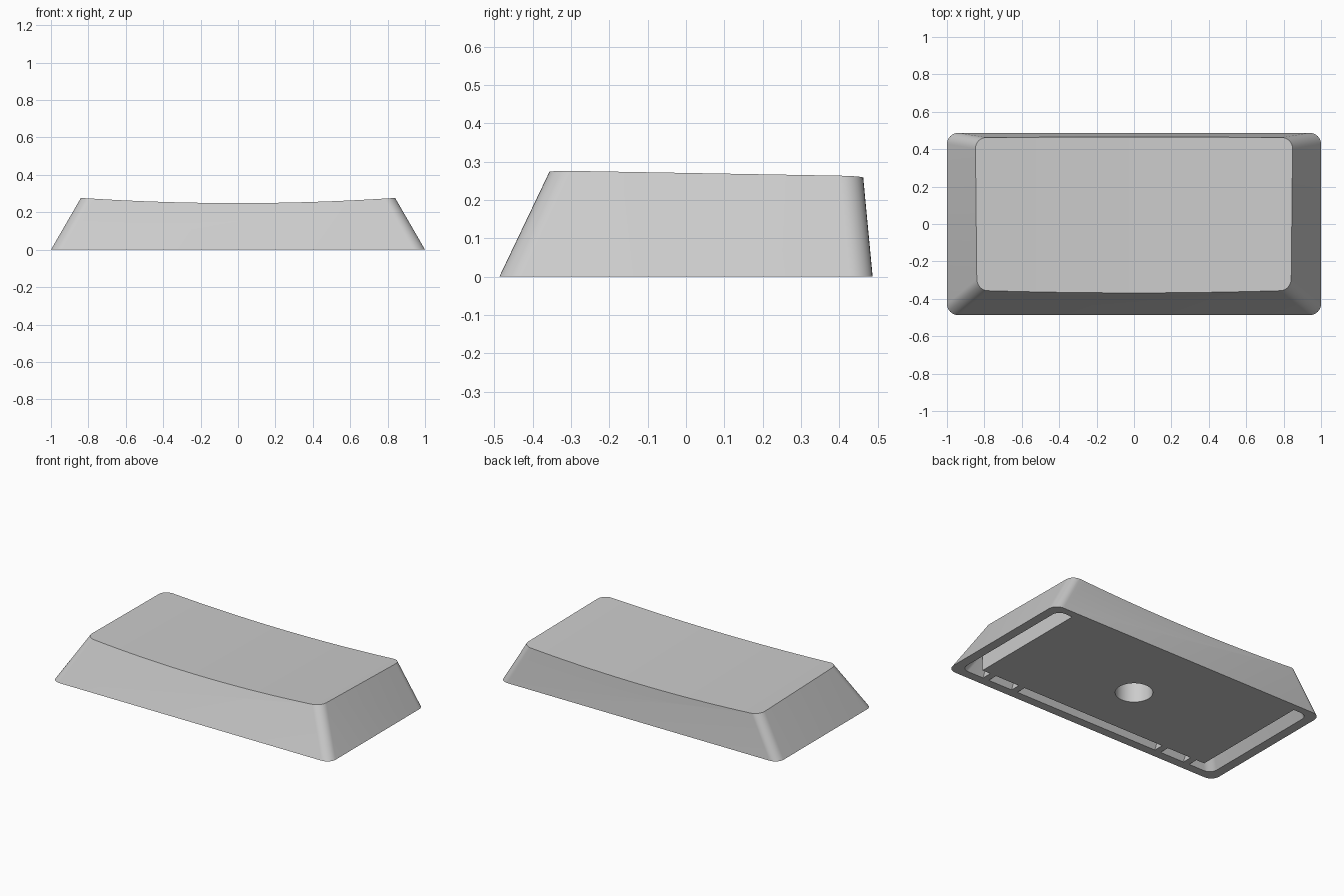
import bpy, bmesh, math

if "Cube" in bpy.data.objects:
    bpy.data.objects.remove(bpy.data.objects["Cube"])

grey = bpy.data.materials.new("light_grey_plastic")
grey.use_nodes = True
color = (0.6, 0.6, 0.6, 1)
grey.diffuse_color = color
grey.node_tree.nodes["Principled BSDF"].inputs["Base Color"].default_value = color


def rounded_rect(hx, y0, y1, z, r, n=8):
    """Corner-rounded outline, anticlockwise seen from above."""
    pts = []
    corners = [(hx - r, y1 - r), (r - hx, y1 - r), (r - hx, y0 + r), (hx - r, y0 + r)]
    for i, (cx, cy) in enumerate(corners):
        for k in range(n + 1):
            a = (i + k / n) * math.pi / 2
            pts.append((cx + r * math.cos(a), cy + r * math.sin(a), z))
    return pts


def loft(name, lower, upper):
    """Closed solid between two matching outlines."""
    bm = bmesh.new()
    a = [bm.verts.new(p) for p in lower]
    b = [bm.verts.new(p) for p in upper]
    bm.faces.new(a[::-1])
    bm.faces.new(b)
    for i in range(len(a)):
        j = (i + 1) % len(a)
        bm.faces.new((a[i], a[j], b[j], b[i]))
    bmesh.ops.recalc_face_normals(bm, faces=bm.faces)
    mesh = bpy.data.meshes.new(name)
    bm.to_mesh(mesh)
    bm.free()
    mesh.materials.append(grey)
    ob = bpy.data.objects.new(name, mesh)
    bpy.context.collection.objects.link(ob)
    return ob


def box(name, x0, x1, y0, y1, z0, z1):
    base = [(x0, y0), (x1, y0), (x1, y1), (x0, y1)]
    return loft(name, [(x, y, z0) for x, y in base], [(x, y, z1) for x, y in base])


def cut(target, cutter):
    """Subtract the cutter and discard it."""
    mod = target.modifiers.new("cut", 'BOOLEAN')
    mod.operation = 'DIFFERENCE'
    mod.solver = 'EXACT'
    mod.object = cutter
    bpy.context.view_layer.objects.active = target
    bpy.ops.object.modifier_apply(modifier=mod.name)
    bpy.data.objects.remove(cutter)


# Tapered body, taller than needed so the dish can trim it
H = 0.32
body = loft("key_body",
            rounded_rect(1.0, -0.487, 0.487, 0, 0.06),
            rounded_rect(1 - 0.578 * H, -0.487 + 0.477 * H, 0.487 - 0.095 * H, H, 0.06))


# Shallow cylindrical dish across the top, sloping down to the back
def dish_profile(y):
    drop = 0.0185 * (y + 0.355)
    arc = [(x / 20, y, 0.249 + 0.028 * (x / 20 / 0.84) ** 2 - drop) for x in range(-24, 25)]
    return arc + [(1.2, y, 0.6), (-1.2, y, 0.6)]


cut(body, loft("dish_cutter", dish_profile(-0.8), dish_profile(0.8)))

# U-shaped gap between outer wall and core, interrupted by small ribs
def gap_outline(z):
    return rounded_rect(0.94 - 0.578 * z, -0.43 + 0.477 * z, 0.44, z, 0.05)


gap = loft("gap_cutter", gap_outline(-0.02), gap_outline(0.18))
cut(gap, box("core_block", -0.835, 0.835, -0.365, 0.6, -0.1, 0.3))
for side in (-1, 1):
    for x in (0.54, 0.755):
        cut(gap, box("rib", side * x - 0.022, side * x + 0.022, -0.6, 0, -0.1, 0.3))
cut(body, gap)

# Round stem socket in the underside
circle = [(0.109 * math.cos(i * math.pi / 24), 0.109 * math.sin(i * math.pi / 24)) for i in range(48)]
cut(body, loft("socket_cutter", [(x, y, -0.05) for x, y in circle], [(x, y, 0.15) for x, y in circle]))

# Smooth shading on rounded corners and dish, sharp edges kept
bpy.ops.object.select_all(action='DESELECT')
body.select_set(True)
bpy.context.view_layer.objects.active = body
bpy.ops.object.shade_smooth_by_angle(angle=math.radians(25))
